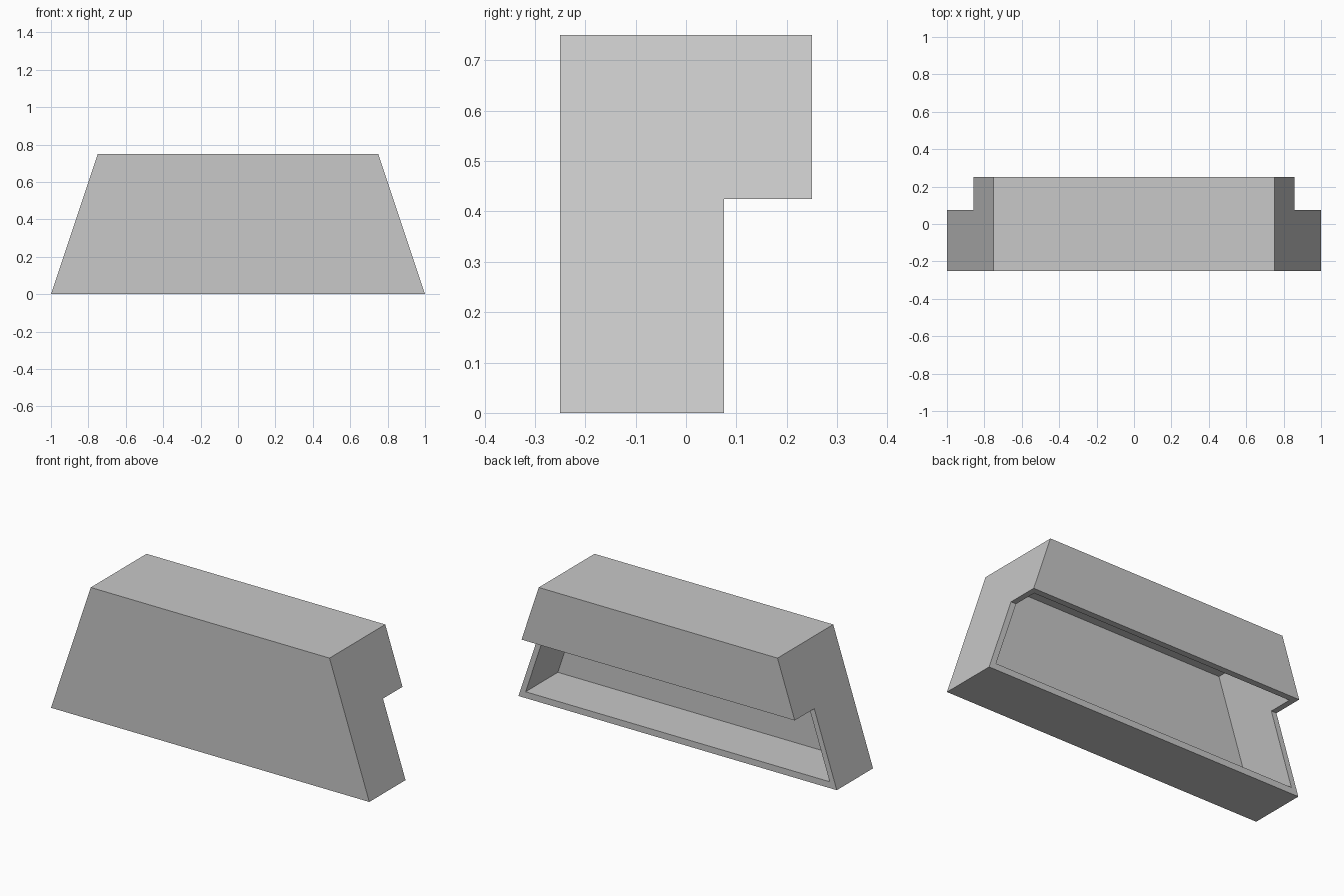
import bpy
import bmesh

cube = bpy.data.objects.get("Cube")
if cube:
    bpy.data.objects.remove(cube, do_unlink=True)

HEIGHT = 0.75      # overall height
SLOPE = 0.25 / HEIGHT   # inward lean of both ends
WALL = 0.036       # shell thickness
SIDE_WALL = 0.033  # end wall thickness along x

grey = bpy.data.materials.new("plain_grey")
grey.use_nodes = True
colour = (0.58, 0.58, 0.58, 1)
grey.diffuse_color = colour
grey.node_tree.nodes["Principled BSDF"].inputs["Base Color"].default_value = colour


def leaning_prism(name, profile, half_width):
    """Extrude a (y, z) profile along x, with both ends leaning inward."""
    bm = bmesh.new()
    ends = [[bm.verts.new((side * (half_width - SLOPE * z), y, z)) for y, z in profile]
            for side in (-1, 1)]
    for end in ends:
        bm.faces.new(end)
    count = len(profile)
    for i in range(count):
        j = (i + 1) % count
        bm.faces.new((ends[0][i], ends[0][j], ends[1][j], ends[1][i]))
    bmesh.ops.recalc_face_normals(bm, faces=bm.faces)
    mesh = bpy.data.meshes.new(name)
    bm.to_mesh(mesh)
    bm.free()
    mesh.materials.append(grey)
    obj = bpy.data.objects.new(name, mesh)
    bpy.context.collection.objects.link(obj)
    return obj


# Outer casing: tall front with the upper half overhanging at the back
front, step, back, ledge = -0.25, 0.075, 0.25, 0.425
casing = leaning_prism("hollow_casing", [
    (front, 0), (step, 0), (step, ledge), (back, ledge), (back, HEIGHT), (front, HEIGHT)], 1.0)

# Cavity, open at the back and under the overhang
low, high = WALL, HEIGHT - WALL
cavity = leaning_prism("cavity_cutter", [
    (front + WALL, low), (back - WALL, low), (back - WALL, high), (front + WALL, high)],
    1.0 - SIDE_WALL)
cavity.hide_render = True

cut = casing.modifiers.new("cavity", 'BOOLEAN')
cut.operation = 'DIFFERENCE'
cut.solver = 'EXACT'
cut.object = cavity
bpy.context.view_layer.objects.active = casing
bpy.ops.object.modifier_apply(modifier=cut.name)
bpy.data.objects.remove(cavity, do_unlink=True)
